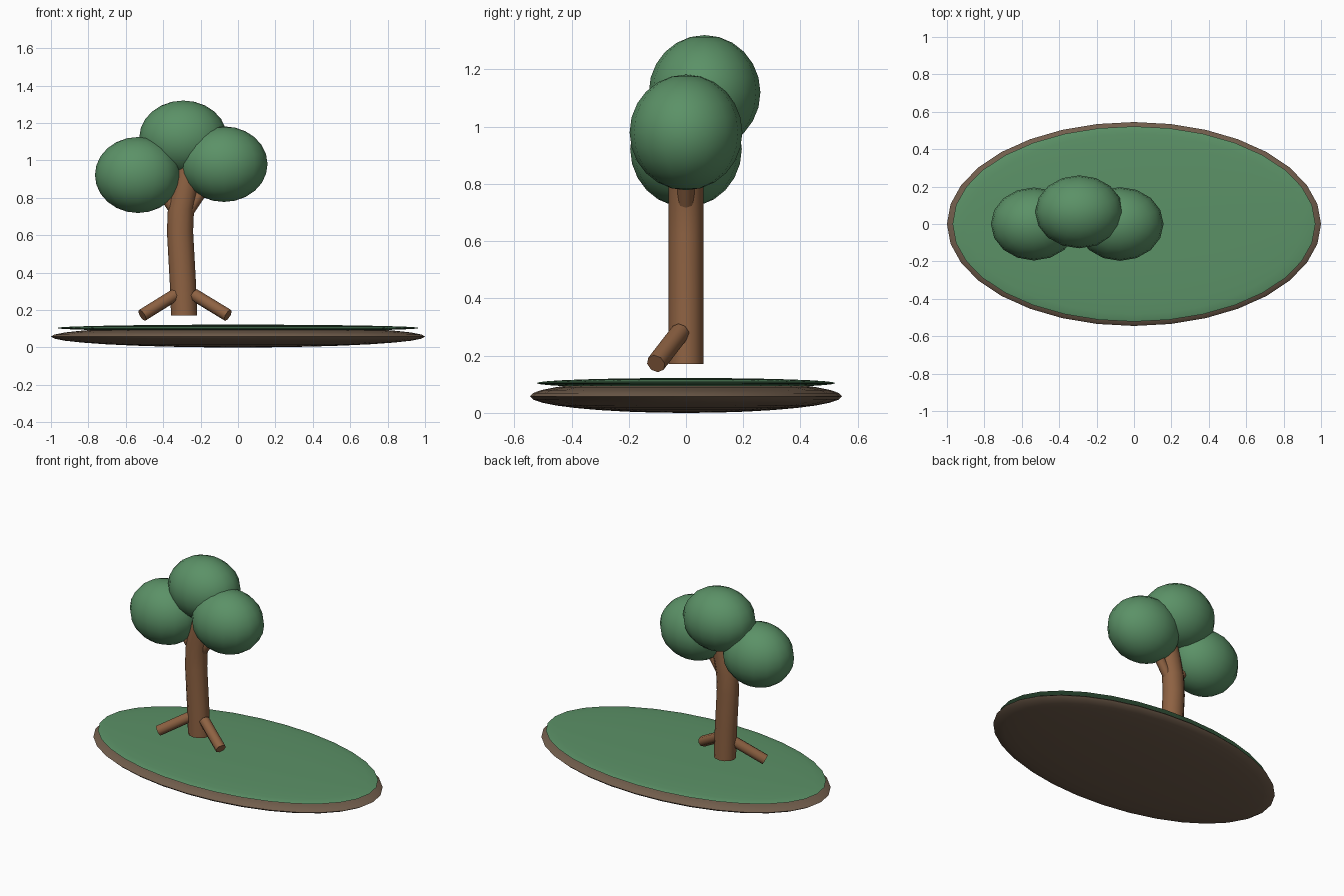
import bpy
import math
from mathutils import Vector

if "Cube" in bpy.data.objects:
    bpy.data.objects.remove(bpy.data.objects["Cube"])


def material(name, rgb):
    m = bpy.data.materials.new(name)
    m.diffuse_color = (*rgb, 1)
    m.use_nodes = True
    m.node_tree.nodes["Principled BSDF"].inputs["Base Color"].default_value = m.diffuse_color
    return m


green = material("leaf green", (0.105, 0.285, 0.135))
bark = material("bark brown", (0.27, 0.122, 0.055))
soil = material("soil brown", (0.165, 0.110, 0.072))


def finish(name, mat):
    ob = bpy.context.object
    ob.name = name
    ob.data.materials.append(mat)
    bpy.ops.object.shade_smooth_by_angle(angle=math.radians(50))
    return ob


def ellipsoid(name, loc, radii, mat, segments, rings):
    bpy.ops.mesh.primitive_uv_sphere_add(segments=segments, ring_count=rings, radius=1, location=loc)
    bpy.context.object.scale = radii
    bpy.ops.object.transform_apply(location=False, rotation=False)
    return finish(name, mat)


def limb(name, start, end, radius):
    a, b = Vector(start), Vector(end)
    bpy.ops.mesh.primitive_cylinder_add(vertices=8, radius=radius, depth=(b - a).length,
                                        location=(a + b) / 2,
                                        rotation=(b - a).to_track_quat('Z', 'Y').to_euler())
    return finish(name, bark)


# Ground: flattened soil mound with a thin grass cap
ellipsoid("soil_base", (0, 0, 0.058), (1, 0.545, 0.058), soil, 32, 16)
ellipsoid("grass_cap", (0, 0, 0.104), (0.97, 0.522, 0.018), green, 32, 16)

# Bent trunk, an oval tube swept through a few centre points (x, z)
path = [(-0.288, 0.17), (-0.295, 0.35), (-0.31, 0.62), (-0.305, 0.74), (-0.28, 0.86), (-0.25, 0.97)]
N = 12
verts = [(x + 0.07 * math.cos(2 * math.pi * i / N), 0.062 * math.sin(2 * math.pi * i / N), z)
         for x, z in path for i in range(N)]
faces = [(r * N + i, r * N + (i + 1) % N, (r + 1) * N + (i + 1) % N, (r + 1) * N + i)
         for r in range(len(path) - 1) for i in range(N)]
faces += [tuple(reversed(range(N))), tuple(range(len(verts) - N, len(verts)))]
mesh = bpy.data.meshes.new("trunk")
mesh.from_pydata(verts, [], faces)
trunk = bpy.data.objects.new("trunk", mesh)
bpy.context.collection.objects.link(trunk)
bpy.ops.object.select_all(action='DESELECT')
trunk.select_set(True)
bpy.context.view_layer.objects.active = trunk
finish("trunk", bark)

# Roots and upper branches, splayed to both sides
for side, label in ((-1, "left"), (1, "right")):
    limb(label + "_root", (-0.285 + side * 0.05, -0.02, 0.282), (-0.283 + side * 0.229, -0.105, 0.172), 0.034)
    limb(label + "_branch", (-0.30 + side * 0.01, 0, 0.69), (-0.30 + side * 0.17, 0, 0.93), 0.03)

# Foliage clumps
ellipsoid("left_foliage", (-0.535, 0, 0.922), (0.23, 0.195, 0.203), green, 16, 12)
ellipsoid("right_foliage", (-0.075, 0, 0.98), (0.233, 0.197, 0.202), green, 16, 12)
ellipsoid("top_foliage", (-0.293, 0.065, 1.12), (0.235, 0.195, 0.2), green, 16, 12)
